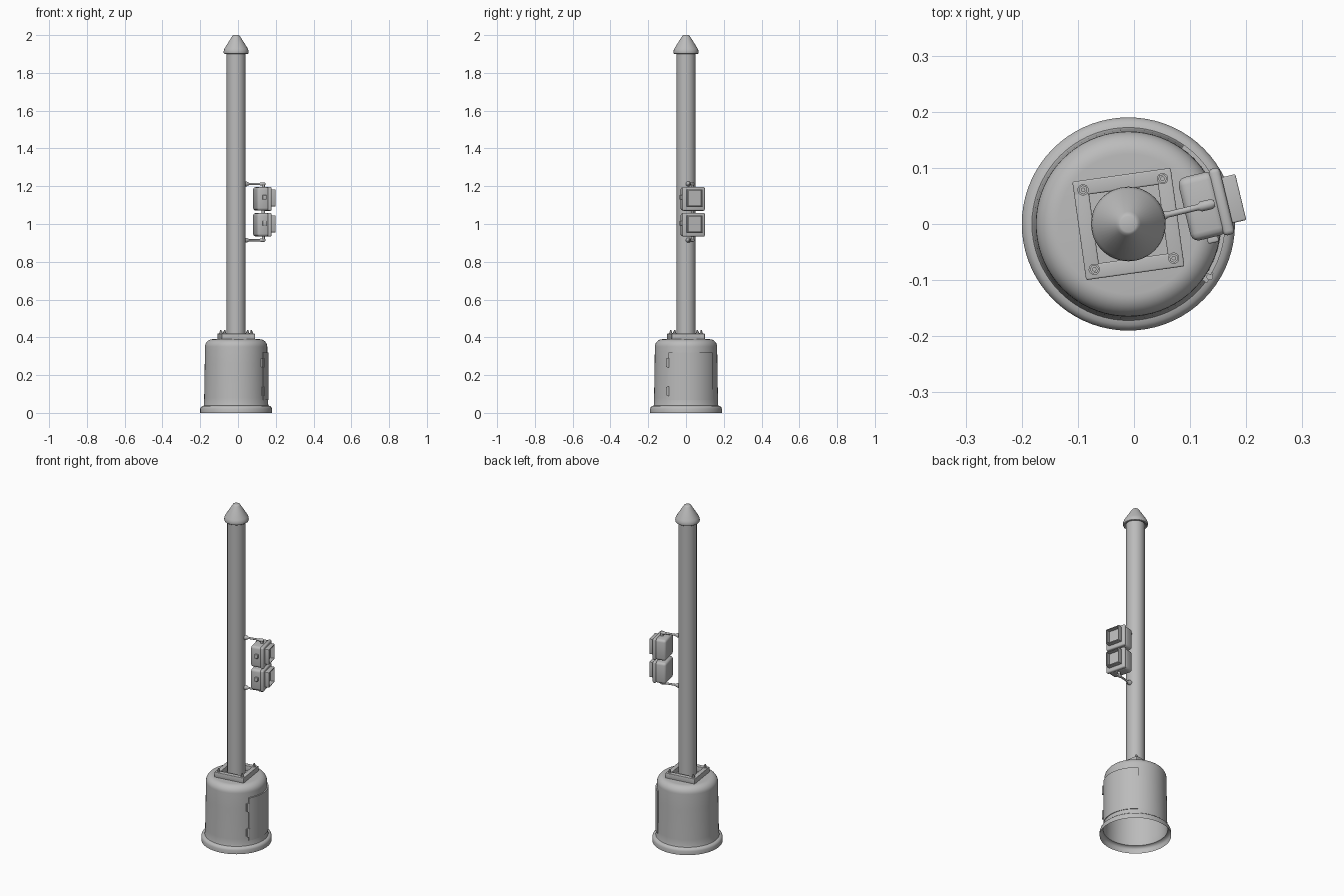
import bpy, bmesh, math
from mathutils import Matrix, Vector

if "Cube" in bpy.data.objects:
    bpy.data.objects.remove(bpy.data.objects["Cube"])

CX, CY = -0.01, 0.0
grey = bpy.data.materials.new("plain_grey")
grey.diffuse_color = (0.5, 0.5, 0.5, 1)
grey.use_nodes = True
grey.node_tree.nodes["Principled BSDF"].inputs["Base Color"].default_value = grey.diffuse_color


def frame(deg):
    """Local frame turned about the pole axis."""
    return Matrix.Translation((CX, CY, 0)) @ Matrix.Rotation(math.radians(deg), 4, 'Z')


def finish(name, bm, mat=Matrix(), angle=35):
    bmesh.ops.recalc_face_normals(bm, faces=bm.faces)
    bm.transform(mat)
    me = bpy.data.meshes.new(name)
    bm.to_mesh(me)
    bm.free()
    me.materials.append(grey)
    ob = bpy.data.objects.new(name, me)
    bpy.context.collection.objects.link(ob)
    bpy.ops.object.select_all(action='DESELECT')
    ob.select_set(True)
    bpy.context.view_layer.objects.active = ob
    bpy.ops.object.shade_smooth_by_angle(angle=math.radians(angle))
    return ob


def lathe(name, profile, segs=64, mat=None, angle=35):
    bm = bmesh.new()
    vs = [bm.verts.new((r, 0, z)) for r, z in profile]
    es = [bm.edges.new(p) for p in zip(vs, vs[1:])]
    bmesh.ops.spin(bm, geom=vs + es, cent=(0, 0, 0), axis=(0, 0, 1),
                   angle=math.tau, steps=segs, use_merge=True)
    bmesh.ops.remove_doubles(bm, verts=bm.verts, dist=1e-5)
    return finish(name, bm, frame(0) if mat is None else mat, angle)


def box(name, lo, hi, mat, bevel=0.0, hollow=None):
    bm = bmesh.new()
    bmesh.ops.create_cube(bm, size=1)
    lo, hi = Vector(lo), Vector(hi)
    bm.transform(Matrix.Translation((lo + hi) / 2) @ Matrix.Diagonal((*(hi - lo), 1)))
    if bevel:
        bmesh.ops.bevel(bm, geom=bm.edges[:], offset=bevel, segments=3,
                        profile=0.5, affect='EDGES')
    if hollow:  # sink the +x face: (wall, depth)
        bm.normal_update()
        f = max(bm.faces, key=lambda q: q.normal.x * q.calc_area())
        bmesh.ops.inset_region(bm, faces=[f], thickness=hollow[0])
        r = bmesh.ops.extrude_discrete_faces(bm, faces=[f])
        bmesh.ops.translate(bm, verts=r['faces'][0].verts[:], vec=(-hollow[1], 0, 0))
    return finish(name, bm, mat)


def curved_panel(name, a0, a1, z0, z1, r0, r1, steps=24):
    """Plate wrapped round the drum."""
    bm = bmesh.new()
    rings = []
    for i in range(steps + 1):
        a = math.radians(a0 + (a1 - a0) * i / steps)
        rings.append([bm.verts.new((r * math.cos(a), r * math.sin(a), z))
                      for r, z in ((r0, z0), (r1, z0), (r1, z1), (r0, z1))])
    for p, q in zip(rings, rings[1:]):
        for k in range(4):
            bm.faces.new((p[k], p[(k + 1) % 4], q[(k + 1) % 4], q[k]))
    bm.faces.new(rings[0])
    bm.faces.new(rings[-1])
    return finish(name, bm, frame(0))


# Hollow base drum with a foot flange and rounded shoulder
R = 0.04
shoulder = [(0.125 + R * math.cos(t * math.pi / 16), 0.35 + R * math.sin(t * math.pi / 16))
            for t in range(9)]
lathe("base_drum", [(0.19, 0), (0.19, 0.022), (0.187, 0.03), (0.18, 0.036), (0.172, 0.038),
                    (0.17, 0.045), (0.169, 0.08), (0.166, 0.26)] + shoulder + [(0, 0.39)], 72)

# Access door with hinges and latch
curved_panel("door", -32, 55, 0.067, 0.32, 0.16, 0.1725)
for z in (0.115, 0.265):
    curved_panel("hinge_leaf", -37, -30, z - 0.022, z + 0.022, 0.16, 0.175, 4)
    lathe("hinge_pin", [(0, z - 0.026), (0.006, z - 0.026), (0.006, z + 0.026), (0, z + 0.026)],
          12, frame(-33) @ Matrix.Translation((0.173, 0, 0)))

# Square mounting collar: four bars round the pole foot
P = frame(8)
for k in range(4):
    M = P @ Matrix.Rotation(k * math.pi / 2, 4, 'Z')
    box("collar_bar", (0.062, -0.0885, 0.388), (0.0885, 0.0885, 0.42), M, 0.003)
    # Corner bolt: washer, six-sided nut, stud
    B = M @ Matrix.Translation((0.0715, 0.0715, 0))
    lathe("bolt_washer", [(0, 0.423), (0.010, 0.423), (0.010, 0.418)], 16, B)
    lathe("bolt_nut", [(0, 0.431), (0.008, 0.431), (0.008, 0.42)], 6, B)
    lathe("bolt_stud", [(0, 0.438), (0.004, 0.438), (0.004, 0.43)], 10, B)

# Pole and pointed cap
lathe("pole", [(0.05, 0.388), (0.05, 1.91)], 40)
lathe("pole_cap", [(0.049, 1.906), (0.061, 1.9), (0.065, 1.903), (0.0665, 1.91), (0.065, 1.92),
                   (0.061, 1.93), (0.022, 1.992), (0.018, 1.998), (0.014, 2.0), (0, 2.0)], 48)

# Two signal heads, stacked on the turned side of the pole
S = frame(13.5)
for name, z in (("upper", 1.133), ("lower", 0.996)):
    box(name + "_signal_housing", (0.103, -0.058, z - 0.062), (0.168, 0.058, z + 0.062), S, 0.014)
    box(name + "_signal_door", (0.160, -0.061, z - 0.063), (0.181, 0.061, z + 0.063), S, 0.008)
    box(name + "_signal_visor", (0.175, -0.042, z - 0.04), (0.206, 0.042, z + 0.05), S,
        0.003, (0.003, 0.024))
    # Side latch
    box(name + "_signal_latch", (0.130, -0.068, z - 0.004), (0.150, -0.055, z + 0.02), S, 0.003)

# Brackets: flared wall flange, horizontal arm, elbow and stem
for name, z, inner in (("upper", 1.212, 1.18), ("lower", 0.914, 0.95)):
    arm = S @ Matrix.Translation((0, 0, z)) @ Matrix.Rotation(math.pi / 2, 4, 'Y')
    lathe(name + "_bracket_arm", [(0, 0.045), (0.013, 0.045), (0.013, 0.057), (0.009, 0.064),
                                  (0.0055, 0.072), (0.0055, 0.128), (0.009, 0.133),
                                  (0.009, 0.152), (0.006, 0.158), (0, 0.158)], 20, arm)
    stem = S @ Matrix.Translation((0.148, 0, 0))
    lathe(name + "_bracket_stem", [(0, inner), (0.008, inner), (0.008, z), (0, z)], 16, stem)
lathe("signal_joint", [(0.009, 1.04), (0.009, 1.085)], 16, S @ Matrix.Translation((0.148, 0, 0)))
